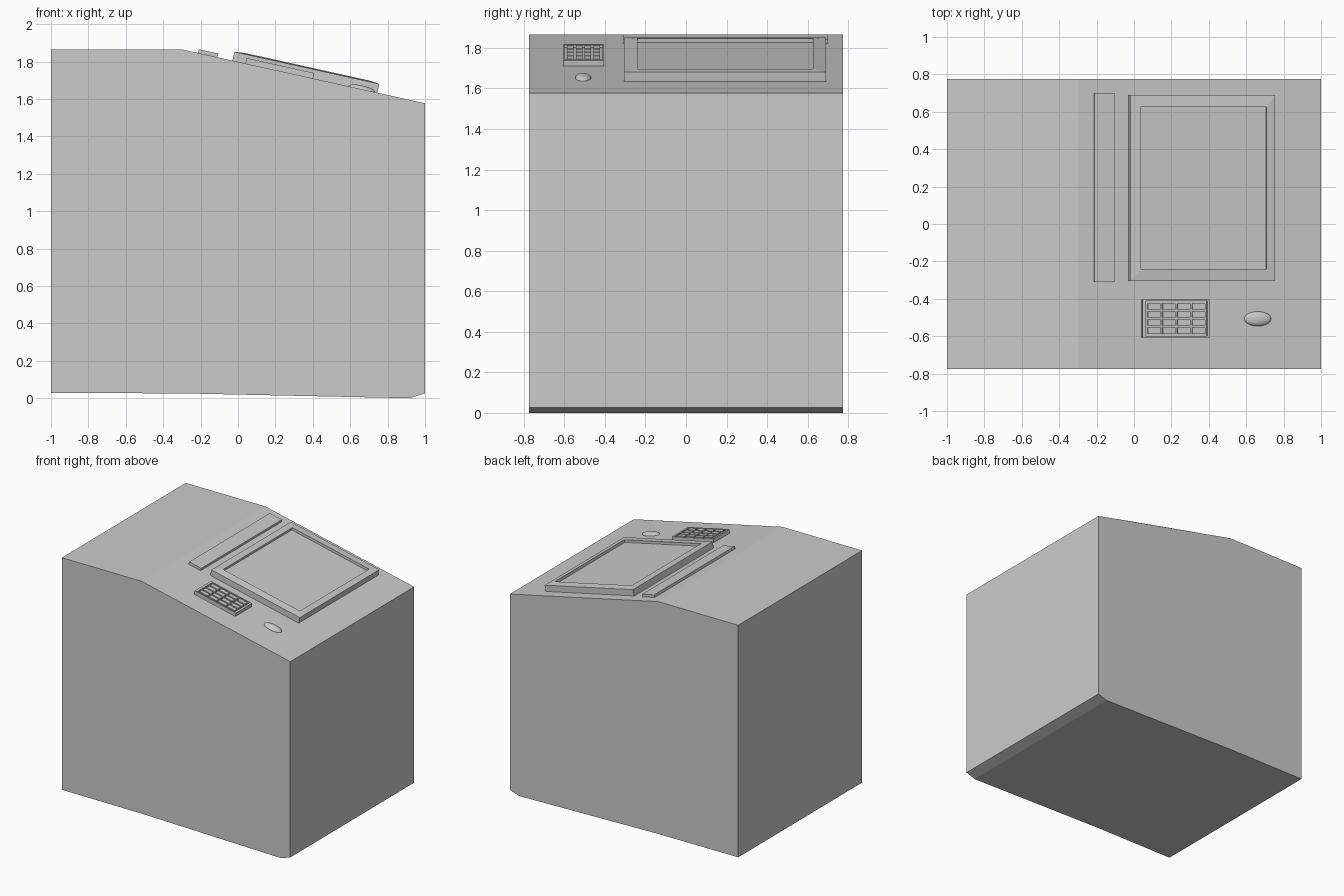
import bpy, bmesh, math
from mathutils import Matrix

if "Cube" in bpy.data.objects:
    bpy.data.objects.remove(bpy.data.objects["Cube"])

HALF_DEPTH = 0.775
RIDGE = (-0.30, 1.865)          # where the flat top meets the sloped panel
LIP = (1.0, 1.577)              # low end of the sloped panel
TILT = math.atan2(RIDGE[1] - LIP[1], LIP[0] - RIDGE[0])
# panel frame: x runs down the slope, z is the panel normal
PANEL = Matrix.Translation((RIDGE[0], 0, RIDGE[1])) @ Matrix.Rotation(TILT, 4, 'Y')
SINK = -0.01                    # parts are embedded this far in the body


def add_object(name, bm, matrix=Matrix()):
    bmesh.ops.recalc_face_normals(bm, faces=bm.faces)
    mesh = bpy.data.meshes.new(name)
    bm.to_mesh(mesh)
    bm.free()
    obj = bpy.data.objects.new(name, mesh)
    bpy.context.collection.objects.link(obj)
    obj.matrix_world = matrix
    return obj


def loft(name, rings, matrix=Matrix()):
    """Skin a list of point rings and cap both ends."""
    bm = bmesh.new()
    loops = [[bm.verts.new(p) for p in ring] for ring in rings]
    n = len(loops[0])
    for a, b in zip(loops, loops[1:]):
        for i in range(n):
            j = (i + 1) % n
            bm.faces.new((a[i], a[j], b[j], b[i]))
    bm.faces.new(loops[0][::-1])
    bm.faces.new(loops[-1])
    return add_object(name, bm, matrix)


def rect(x0, x1, y0, y1, z):
    return [(x0, y0, z), (x1, y0, z), (x1, y1, z), (x0, y1, z)]


def panel_part(name, *rings):
    return loft(name, [rect(*r) for r in rings], PANEL)


# console body: side profile extruded across the depth
profile = [(-1, 0.028), (-0.3, 0.026), (0.92, 0.0), (1, 0.027), LIP, RIDGE, (-1, 1.865)]
loft("console_body", [[(x, y, z) for x, z in profile] for y in (-HALF_DEPTH, HALF_DEPTH)])

# long bar above the screen
bar = (0.087, 0.195, -0.31, 0.70)
panel_part("slot_bar", (*bar, SINK), (*bar, 0.02))

# screen: raised bezel sloping up to the opening, recessed flat display
outer = (0.277, 1.070, -0.305, 0.69)
inner = (0.334, 1.022, -0.24, 0.626)
panel_part("screen", (*outer, SINK), (*outer, 0.048), (*inner, 0.054), (*inner, 0.034))

# keypad tray with a rim
KEY_TOP = 0.03
FLOOR = 0.016
pad = (0.348, 0.718, -0.606, -0.405)
well = (0.366, 0.702, -0.598, -0.413)
panel_part("keypad_tray", (*pad, SINK), (*pad, KEY_TOP), (*well, KEY_TOP), (*well, FLOOR))

# keys, flush with the rim
GAP = 0.011
kx = (well[1] - well[0] - 5 * GAP) / 4
ky = (well[3] - well[2] - 5 * GAP) / 4
for i in range(4):
    for j in range(4):
        x = well[0] + GAP + i * (kx + GAP)
        y = well[2] + GAP + j * (ky + GAP)
        key = (x, x + kx, y, y + ky)
        panel_part(f"key_{i}_{j}", (*key, FLOOR - 0.004), (*key, KEY_TOP))

# oval domed button
bm = bmesh.new()
bmesh.ops.create_uvsphere(bm, u_segments=32, v_segments=16, radius=1)
bmesh.ops.scale(bm, vec=(0.074, 0.039, 0.02), verts=bm.verts)
button = add_object("oval_button", bm, PANEL @ Matrix.Translation((0.985, -0.507, 0)))
for poly in button.data.polygons:
    poly.use_smooth = True
